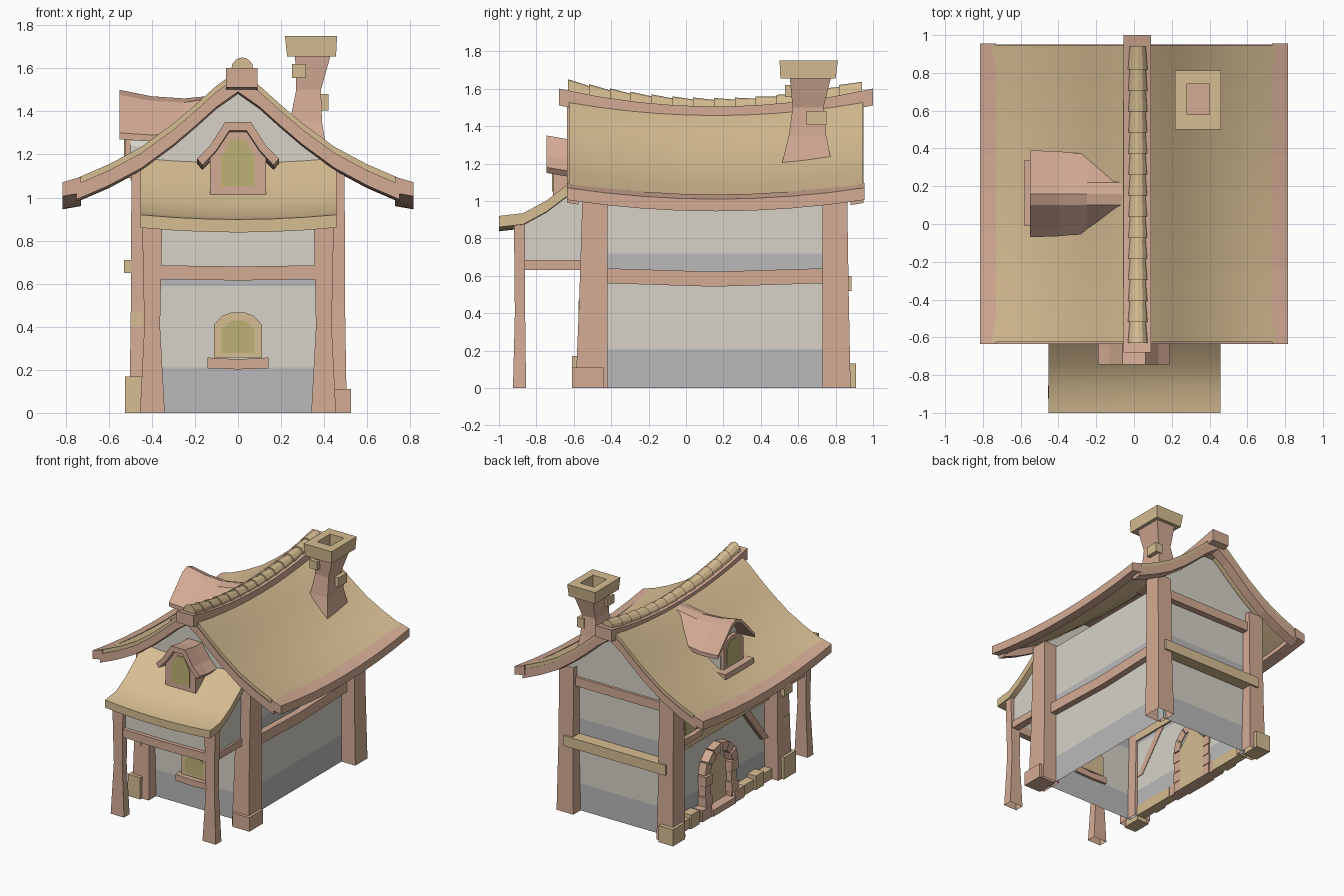
import bpy, bmesh, math

if "Cube" in bpy.data.objects:
    bpy.data.objects.remove(bpy.data.objects["Cube"])

def material(name, c):
    m = bpy.data.materials.new(name)
    m.diffuse_color = (*c, 1)
    m.use_nodes = True
    m.node_tree.nodes["Principled BSDF"].inputs["Base Color"].default_value = m.diffuse_color
    return m

TAN = material("tan", (0.68, 0.51, 0.29))
BROWN = material("brown", (0.66, 0.41, 0.30))
GLASS = material("glass", (0.52, 0.45, 0.18))
LIGHT = material("light_plaster", (0.68, 0.65, 0.58))
DARK = material("dark_plaster", (0.49, 0.49, 0.49))

def loft(name, rings, mat=None, caps=True, smooth=False):
    """Skin a row of closed rings with equal point counts."""
    bm = bmesh.new()
    vs = [[bm.verts.new(p) for p in r] for r in rings]
    n = len(rings[0])
    for a, b in zip(vs, vs[1:]):
        for i in range(n):
            bm.faces.new((a[i], a[(i + 1) % n], b[(i + 1) % n], b[i]))
    if caps:
        bm.faces.new(vs[0])
        bm.faces.new(vs[-1])
    bmesh.ops.recalc_face_normals(bm, faces=bm.faces)
    me = bpy.data.meshes.new(name)
    bm.to_mesh(me)
    bm.free()
    if smooth:
        me.shade_smooth()
        me.set_sharp_from_angle(angle=math.radians(30))
    if mat:
        me.materials.append(mat)
    ob = bpy.data.objects.new(name, me)
    bpy.context.collection.objects.link(ob)
    return ob

def rect(z, x0, x1, y0, y1):
    return [(x0, y0, z), (x1, y0, z), (x1, y1, z), (x0, y1, z)]

def box(name, x0, x1, y0, y1, z0, z1, mat=None):
    return loft(name, [rect(z0, x0, x1, y0, y1), rect(z1, x0, x1, y0, y1)], mat)

def prism(name, pts, axis, a, b, mat=None):
    """Extrude a flat outline along x or y."""
    put = (lambda p, t: (t, p[0], p[1])) if axis == 'x' else (lambda p, t: (p[0], t, p[1]))
    return loft(name, [[put(p, t) for p in pts] for t in (a, b)], mat)

def arch(c, w, z0, z1, ch):
    return [(c - w, z0), (c + w, z0), (c + w, z1 - ch), (c + w - ch * .7, z1 - ch * .25), (c + w * .3, z1),
            (c - w * .3, z1), (c - w + ch * .7, z1 - ch * .25), (c - w, z1 - ch)]

def steps(a, b, n):
    return [a + (b - a) * i / n for i in range(n + 1)]

def sag(y, k=0.07):
    return k * (((y - 0.16) / 0.79) ** 2 - 1)

# Main roof: concave profile, sagging along its length
HALF = [(0, 1.59), (.1, 1.52), (.2, 1.43), (.3, 1.345), (.45, 1.235), (.6, 1.155), (.75, 1.09)]
PROF = [(-x, z) for x, z in HALF[:0:-1]] + HALF

def roof_ring(y, top, bot):
    return [(x, y, z + top + sag(y)) for x, z in PROF] + [(x, y, z + bot + sag(y)) for x, z in PROF[::-1]]

loft("main_roof", [roof_ring(y, 0, -.04) for y in steps(-.625, .945, 10)], TAN, smooth=True)
for n, a, b in (("front", -.635, -.575), ("back", .88, .95)):
    loft(n + "_rake_beam", [roof_ring(y, -.03, -.1) for y in (a, b)], BROWN)
for s in (-1, 1):
    loft("eave_beam", [[(s * x, y, z + sag(y, .06)) for x, z in
         ((.73, 1.02), (.815, 1.005), (.815, 1.07), (.73, 1.095))] for y in steps(-.635, .955, 8)], BROWN)

# Ridge beam and overlapping half-round tiles
loft("ridge_beam", [[(x, y, z + sag(y, .085)) for x, z in ((-.055, 1.5), (.09, 1.5), (.09, 1.59), (-.055, 1.59))]
     for y in steps(-.68, 1.0, 8)], BROWN)
N = 14
for i in range(N):
    y0 = -.63 + 1.56 * i / N
    y1 = y0 + 1.56 / N + .01
    rings = []
    for y, r in ((y0, .053), (y1, .043)):
        zc = 1.59 + sag(y, .1)
        rings.append([(.02 + r * math.cos(a), y, zc + r * 1.15 * math.sin(a)) for a in steps(0, math.pi, 6)])
    loft("ridge_tile", rings, TAN)

# Recessed plaster walls with darker lower bands, open underneath
LEVELS = [0, .21, .59, .72, 1.13]
for i in range(4):
    loft("wall_band", [rect(z, -.385, .385, -.5, .79) for z in LEVELS[i:i + 2]],
         LIGHT if i % 2 else DARK, caps=False)
for n, y in (("front", -.53), ("back", .79)):
    g = [(x, z - .05 + sag(y)) for x, z in PROF if abs(x) < .5]
    prism(n + "_gable", [(-.45, 1.0)] + g + [(.45, 1.0)], 'y', y, y + .03, LIGHT)

# Corner posts, flared at the foot, with base blocks
for s in (-1, 1):
    for n, ya, yb, d in (("front", -.55, -.42, -.04), ("back", .73, .86, .02)):
        lo, hi = (ya + d, yb) if d < 0 else (ya, yb + d)
        loft(n + "_corner_post", [[(s * x, y, z) for x, y, z in r] for r in (
            rect(0, .36, .505, lo, hi), rect(.5, .37, .497, (lo + ya) / 2, (hi + yb) / 2),
            rect(1.14, .37, .495, ya, yb))], BROWN, caps=False)
box("front_base_block", .38, .525, -.61, -.44, 0, .11, BROWN)
for n, x0, x1, y0, y1, z0, z1 in (
        ("low", -.525, -.42, -.61, -.46, 0, .17), ("mid", -.5, -.44, -.575, -.5, .4, .465),
        ("high", -.53, -.44, -.56, -.46, .65, .71), ("back", -.525, -.4, .76, .91, 0, .13)):
    box(n + "_corner_stone", x0, x1, y0, y1, z0, z1, TAN)

# Horizontal timbers
loft("right_mid_beam", [[(x, y, z + d) for x, z in ((.37, .55), (.435, .55), (.435, .63), (.37, .63))]
     for y, d in ((-.42, .01), (.15, -.008), (.73, .01))], BROWN)
box("back_mid_beam", -.44, .44, .78, .885, .52, .6, TAN)
box("back_top_beam", -.4, .4, .78, .84, .99, 1.06, BROWN)
box("left_mid_beam", -.43, -.37, -.42, .73, .62, .69, TAN)
box("left_top_beam", -.43, -.37, -.42, .73, .95, 1.02, TAN)
for y0, y1 in ((-.42, -.06), (.44, .74)):
    box("left_sill_beam", -.45, -.38, y0, y1, 0, .08, TAN)
prism("left_brace", [(-.42, .32), (-.36, .32), (-.12, .62), (-.19, .62)], 'x', -.42, -.38, BROWN)
prism("left_upper_brace", [(-.42, .74), (-.36, .72), (-.2, .95), (-.27, .95)], 'x', -.42, -.38, BROWN)
for y in (-.3, .5):
    box("sill_stone", -.465, -.39, y, y + .1, 0, .11, TAN)

# Door on the left side with a stone arch and step
X = -.385
prism("door", arch(.2, .13, 0, .46, .13), 'x', X - .015, X + .01, TAN)
for s in (-1, 1):
    for i in range(4):
        w = .08 if i % 2 else .065
        y = .2 + s * .16
        box("door_jamb_stone", X - .06 - .008 * (i % 2), X + .01, y - w / 2, y + w / 2,
            .082 * i, .082 * i + .077, BROWN)
for i in range(6):
    a0, a1 = math.pi * (i + .04) / 6, math.pi * (i + .96) / 6
    prism("door_arch_stone", [(.2 + r * math.cos(a), .33 + r * .95 * math.sin(a))
          for r, a in ((.13, a0), (.2, a0), (.2, a1), (.13, a1))], 'x', X - .06 - .008 * (i % 2), X + .01, BROWN)
box("door_step", X - .09, X, .06, .34, 0, .05, BROWN)
for y in (.0, .4):
    box("door_foot_stone", X - .08, X, y - .06, y + .06, 0, .09, BROWN)

# Windows: frame, pane and sill
def window(name, axis, c, w, z0, z1, face, depth, frame, t=.03, sill=True):
    prism(name + "_frame", arch(c, w, z0, z1, w * .5), axis, face, face + depth, frame)
    prism(name + "_pane", arch(c, w - t, z0 + .02, z1 - t, w * .4), axis, face - .005, face + .01, GLASS)
    if sill:
        a, b, f = c - w - .03, c + w + .03, face - .03
        prism(name + "_sill", [(a, z0 - .05), (c, z0 - .055), (b, z0 - .05), (b, z0), (c, z0 - .008), (a, z0)],
              axis, f, face + depth, BROWN)

window("front_window", 'y', 0, .112, .257, .465, -.54, .06, TAN, .035)
window("left_window", 'x', .57, .09, .73, .92, -.43, .05, TAN)

# Porch: roof, panels, posts and beams
TOP = [(-1.0, .92), (-.87, .935), (-.75, 1.0), (-.63, 1.09), (-.5, 1.21)]
def porch_ring(x):
    d = -.022 * (1 - (x / .455) ** 2)
    return [(x, y, z + d) for y, z in TOP] + [(x, y, z - .06 + d) for y, z in TOP[::-1]]
loft("porch_roof", [porch_ring(x) for x in steps(-.452, .457, 6)], TAN, smooth=True)
box("porch_front_panel", -.38, .38, -.885, -.87, .66, .88, LIGHT)
for s in (-1, 1):
    prism("porch_side_panel", [(-.88, .66), (-.5, .66), (-.5, 1.13), (-.63, 1.04), (-.75, .95), (-.88, .885)],
          'x', s * .4, s * .415, LIGHT)
    loft("porch_post", [[(s * x, y, z) for x, y, z in r] for r in (
        rect(0, .34, .455, -.925, -.855), rect(.4, .362, .435, -.915, -.86), rect(.89, .352, .445, -.92, -.86))],
        BROWN, caps=False)
    x = s * .4
    box("porch_side_beam", x - .03, x + .03, -.87, -.5, .63, .685, BROWN)
loft("porch_front_beam", [[(x, -.915, .62 + d), (x, -.865, .62 + d), (x, -.865, .685 + d), (x, -.915, .685 + d)]
     for x, d in ((-.37, 0), (0, -.005), (.37, 0))], BROWN)

# Small dormer over the porch
prism("porch_dormer_body", [(-.13, 1.015), (.13, 1.015), (.13, 1.2), (.05, 1.31), (-.05, 1.31), (-.13, 1.2)],
      'y', -.71, -.5, BROWN)
prism("porch_dormer_pane", [(-.08, 1.05), (.08, 1.05), (.08, 1.18), (.035, 1.27), (-.035, 1.27), (-.08, 1.18)],
      'y', -.716, -.7, GLASS)
DORMER = [(-.19, 1.18), (-.13, 1.24), (-.06, 1.35), (.06, 1.35), (.13, 1.24), (.19, 1.18),
          (.165, 1.15), (.1, 1.22), (.04, 1.31), (-.04, 1.31), (-.1, 1.22), (-.165, 1.15)]
loft("porch_dormer_roof", [[(x, y, z + d) for x, z in DORMER]
     for y, d in ((-.745, 0), (-.64, -.018), (-.5, -.025))], BROWN)

# Large dormer on the left slope
rings = []
for x, w, top, eave in ((-.55, .23, 1.5, 1.3), (-.4, .225, 1.47, 1.29), (-.25, .21, 1.46, 1.3), (-.05, .07, 1.48, 1.44)):
    h = top - eave
    up = [(x, .16 + y, eave + h * t) for y, t in ((-w, 0), (-.06, .88), (0, 1), (.06, .88), (w, 0))]
    rings.append(up + [(a, b, c - .03) for a, b, c in up[::-1]])
loft("left_dormer_roof", rings, BROWN)
prism("left_dormer_body", [(.03, 1.08), (.29, 1.08), (.29, 1.24), (.21, 1.42), (.11, 1.42), (.03, 1.24)],
      'x', -.5, -.25, LIGHT)
window("left_dormer_window", 'x', .16, .12, 1.14, 1.37, -.525, .04, BROWN, sill=False)
box("left_dormer_sill", -.58, -.49, -.01, .34, 1.09, 1.14, BROWN)

# Chimney with hollow cap and loose bricks
loft("chimney_shaft", [rect(1.17, .19, .42, .505, .785), rect(1.35, .24, .39, .55, .75),
     rect(1.5, .27, .385, .57, .735), rect(1.66, .265, .43, .555, .775)], BROWN)
cap = [rect(1.655, .228, .455, .505, .8), rect(1.75, .218, .46, .5, .812),
       rect(1.75, .28, .4, .58, .74), rect(1.66, .28, .4, .58, .74)]
loft("chimney_cap", cap, TAN)
box("chimney_brick", .25, .315, .53, .62, 1.555, 1.62, TAN)
box("chimney_brick", .36, .42, .645, .75, 1.405, 1.48, TAN)
